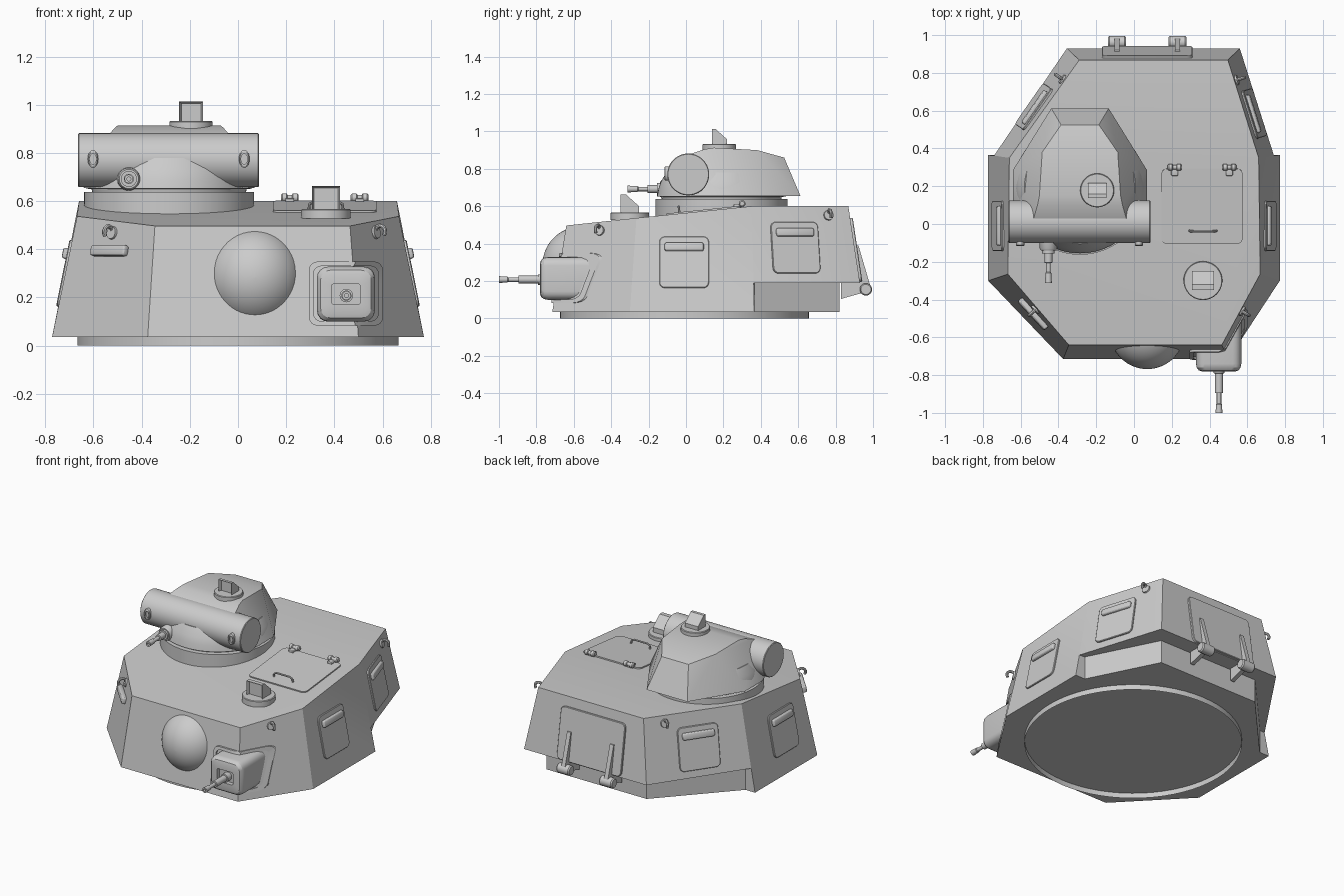
import bpy, bmesh, math
from mathutils import Vector, Matrix
from mathutils.bvhtree import BVHTree

if "Cube" in bpy.data.objects:
    bpy.data.objects.remove(bpy.data.objects["Cube"])


def add(name, bm):
    bmesh.ops.recalc_face_normals(bm, faces=bm.faces)
    me = bpy.data.meshes.new(name)
    bm.to_mesh(me)
    ob = bpy.data.objects.new(name, me)
    bpy.context.collection.objects.link(ob)
    return ob


def loft(name, loops, m=Matrix(), caps=True):
    bm = bmesh.new()
    rows = [[bm.verts.new(m @ Vector(p)) for p in lp] for lp in loops]
    n = len(rows[0])
    for a, b in zip(rows, rows[1:]):
        for i in range(n):
            bm.faces.new((a[i], a[(i + 1) % n], b[(i + 1) % n], b[i]))
    if caps:
        bm.faces.new(rows[0])
        bm.faces.new(rows[-1])
    return add(name, bm)


def lathe(name, p, axis, prof, seg=32, caps=True, sx=1, sy=1):
    """Circular loops along an axis; prof holds (distance, radius)."""
    m = Matrix.Translation(p) @ Vector(axis).to_track_quat('Z', 'Y').to_matrix().to_4x4()
    ang = [2 * math.pi * i / seg for i in range(seg)]
    return loft(name, [[(r * sx * math.cos(a), r * sy * math.sin(a), d) for a in ang]
                       for d, r in prof], m, caps)


def rrect(w, h, r, z=0, sub=1):
    pts = []
    for k, (sx, sy) in enumerate([(1, 1), (-1, 1), (-1, -1), (1, -1)]):
        for i in range(5):
            a = math.pi / 2 * (k + i / 4)
            pts.append(Vector((sx * (w / 2 - r) + r * math.cos(a),
                               sy * (h / 2 - r) + r * math.sin(a), z)))
    return [p.lerp(pts[(i + 1) % 20], j / sub) for i, p in enumerate(pts) for j in range(sub)]


def box(name, lo, hi, m=Matrix(), bevel=0):
    (a, b, c), (d, e, f) = lo, hi
    ob = loft(name, [[(a, b, z), (d, b, z), (d, e, z), (a, e, z)] for z in (c, f)], m)
    if bevel:
        mod = ob.modifiers.new("bevel", 'BEVEL')
        mod.width, mod.segments = bevel, 3
    return ob


def tube(name, pts, r, m=Matrix()):
    cu = bpy.data.curves.new(name, 'CURVE')
    cu.dimensions, cu.bevel_depth, cu.bevel_resolution, cu.use_fill_caps = '3D', r, 2, True
    sp = cu.splines.new('POLY')
    sp.points.add(len(pts) - 1)
    for q, p in zip(sp.points, pts):
        q.co = (*(m @ Vector(p)), 1)
    bpy.context.collection.objects.link(bpy.data.objects.new(name, cu))


# Faceted main turret shell with stepped rear overhang
V = [(-.375, -.715, .035), (.5, -.715, .035), (.772, -.3, .035), (.772, .365, .035),
     (.741, .362, .19), (.56, .93, .19), (-.355, .93, .19), (-.741, .362, .19),
     (-.772, .365, .035), (-.772, -.3, .035),
     (-.345, -.64, .497), (.465, -.64, .497), (.668, -.265, .537), (.66, .35, .6),
     (.497, .868, .6), (-.29, .868, .6), (-.66, .35, .6), (-.668, -.265, .537)]
for z in (.035, .19):
    V += [(.7, .365, z), (.47, .82, z), (-.28, .82, z), (-.7, .365, z)]
F = [(0, 1, 11, 10), (1, 2, 12, 11), (2, 3, 4, 13, 12), (4, 5, 14, 13), (5, 6, 15, 14),
     (6, 7, 16, 15), (7, 8, 9, 17, 16), (9, 0, 10, 17), (10, 11, 12, 13, 16, 17),
     (13, 14, 15, 16), (4, 5, 23, 22), (5, 6, 24, 23), (6, 7, 25, 24), (3, 4, 22, 18),
     (7, 8, 21, 25), (18, 19, 23, 22), (19, 20, 24, 23), (20, 21, 25, 24),
     (0, 1, 2, 3, 18, 19, 20, 21, 8, 9)]
bm = bmesh.new()
vs = [bm.verts.new(v) for v in V]
for f in F:
    bm.faces.new([vs[i] for i in f])
bmesh.ops.recalc_face_normals(bm, faces=bm.faces)
bvh = BVHTree.FromBMesh(bm)
add("turret_shell", bm)
lathe("turret_ring", (0, -.008, 0), (0, 0, 1), [(0, .666), (.036, .666)], 64, False)


def on_shell(p):
    """Frame on the nearest shell face: x along, y up, z outward."""
    loc, n, _, _ = bvh.find_nearest(Vector(p))
    ref = Vector((0, 0, 1)) if abs(n.z) < .8 else Vector((0, 1, 0))
    x = ref.cross(n).normalized()
    m = Matrix((x, n.cross(x), n)).transposed().to_4x4()
    m.translation = loc
    return m


def panel(name, p, w, h, t=.01):
    m = on_shell(p)
    loft(name, [rrect(w, h, .03, -.004), rrect(w, h, .03, t - .003),
                rrect(w - .006, h - .006, .027, t)], m)


# Front dome
lathe("front_dome", (.07, -.57, .283), (0, -1, 0),
      [(.198 * math.sin(a), .198 * math.cos(a)) for a in
       [math.radians(15 + 74.5 * i / 12) for i in range(13)]], 48, sy=1.04)

# Side pistol-port panels and visors
ports = [("right", (.72, -.01, .3), True), ("left", (-.72, -.01, .3), True),
         ("rear_right", (.62, .58, .375), True), ("rear_left", (-.53, .62, .375), True),
         ("front_left", (-.55, -.49, .31), False)]
for nm, p, has_panel in ports:
    if has_panel:
        panel(nm + "_panel", p, .265, .28)
    m = on_shell(Vector(p) + Vector((0, 0, .085 if has_panel else .09)))
    box(nm + "_visor", (-.105, -.024, -.005), (.105, .022, .028), m, .012)

# Lifting hooks at four corners
for nm, p in [("front_left", (-.53, -.46, .47)), ("front_right", (.57, -.46, .47)),
              ("rear_left", (-.37, .76, .55)), ("rear_right", (.535, .76, .55))]:
    m = on_shell(p)
    lathe(nm + "_hook_base", m.translation, m.col[2].xyz, [(-.005, .028), (.01, .026)], 20)
    tube(nm + "_hook", [(0, -.015, 0)] + [(0, .024 * math.sin(a), .024 - .024 * math.cos(a))
         for a in [math.radians(-20 + 28 * i) for i in range(10)]], .009, m)

# Bow gun: frame wrapped on the shell, rounded housing, barrel
rows = []
for w, h, r, d in [(.307, .266, .035, .004), (.307, .266, .035, -.013),
                   (.268, .228, .03, -.013), (.268, .228, .03, .004)]:
    rows.append([])
    for q in rrect(w, h, r, sub=6):
        x, z = q.x + .448, q.y + .216
        y = bvh.ray_cast(Vector((x, -2, z)), Vector((0, 1, 0)))[0].y
        rows[-1].append((x, y + d, z))
loft("gun_frame", rows, caps=False)
face_front = Matrix.Translation((.448, 0, .214)) @ Matrix.Rotation(math.pi / 2, 4, 'X')
loft("gun_housing", [rrect(.24, .228, .045, .5), rrect(.24, .228, .045, .74),
                     rrect(.232, .22, .042, .76), rrect(.21, .198, .04, .775),
                     rrect(.18, .165, .035, .78), rrect(.12, .084, .01, .78),
                     rrect(.12, .084, .01, .75)], face_front)
lathe("bow_gun_barrel", (.45, -.74, .208), (0, -1, 0),
      [(0, .028), (.05, .028), (.051, .021), (.155, .021), (.156, .012), (.21, .012),
       (.215, .016), (.26, .018), (.26, .008), (.22, .008)], 20)

# Roof hatch with handle and hinges
roof = on_shell((.36, .095, .57))
loft("roof_hatch", [rrect(.43, .4, .03, z) for z in (-.004, .008)], roof)
hm = on_shell((.365, -.035, .56))
tube("roof_handle", [(-.072, 0, 0), (-.068, 0, .028), (-.05, 0, .038),
                     (.05, 0, .038), (.068, 0, .028), (.072, 0, 0)], .006, hm)
for x in (.215, .505):
    lathe("roof_hinge_pin", (x - .037, .3, .614), (1, 0, 0),
          [(0, .012), (.006, .018), (.024, .018), (.028, .012), (.046, .012),
           (.05, .018), (.068, .018), (.074, .012)], 16)
    box("roof_hinge_leaf", (x - .018, .255, .59), (x + .018, .305, .612), bevel=.005)

# Rear hatch with straps, hinge barrels and brackets
panel("rear_hatch", (.07, .9, .365), .48, .345, .014)
for x in (-.09, .23):
    bm_loops = [[(x + s, .905, .39), (x + s, .922, .39), (x + s, .985, .175),
                 (x + s, .955, .14), (x + s, .83, .105), (x + s, .83, .19),
                 (x + s, .925, .19)] for s in (-.014, .014)]
    loft("rear_hinge_strap", bm_loops)
    lathe("rear_hinge_barrel", (x - .048, .962, .155), (1, 0, 0),
          [(0, .027), (.008, .033), (.088, .033), (.096, .027)], 24)


# Periscopes: disc, hooded box with recessed window
def periscope(nm, x, y, z, r, w, d, h):
    lathe(nm + "_base", (x, y, z - .03), (0, 0, 1), [(0, r), (.036, r), (.04, r - .004)], 40)
    prof = [(-d / 2, z), (d / 2, z), (d / 2, z + .4 * h), (-.02, z + h), (-d / 2, z + h)]
    bm = bmesh.new()
    a, b = [[bm.verts.new((x + s * w / 2, y + p, q)) for p, q in prof] for s in (-1, 1)]
    bm.faces.new(a)
    bm.faces.new(b)
    sides = [bm.faces.new((a[i], b[i], b[(i + 1) % 5], a[(i + 1) % 5])) for i in range(5)]
    bmesh.ops.recalc_face_normals(bm, faces=bm.faces)
    bmesh.ops.inset_region(bm, faces=[sides[4]], thickness=.012)
    bmesh.ops.translate(bm, verts=sides[4].verts, vec=(0, .022, 0))
    add(nm + "_hood", bm)


periscope("roof_periscope", .365, -.3, .557, .103, .116, .1, .105)
periscope("cupola_periscope", -.195, .178, .923, .09, .098, .08, .09)

# Small turret: base ring, neck, faceted cap, cross drum
cx, cy = -.286, .19
lathe("cupola_ring", (cx, cy, 0), (0, 0, 1), [(.5, .353), (.638, .353), (.638, .32)], 64)
lathe("cupola_neck", (cx, cy, 0), (0, 0, 1),
      [(.63, .318), (.65, .322), (.652, .345), (.69, .338), (.73, .325), (.78, .295)], 64)
bm = bmesh.new()
for x, y, z in [(.152, .612, .655), (.355, .285, .655), (.355, .1, .655), (.33, .03, .655),
                (.1, .525, .86), (.2, .38, .9), (.215, .15, .913), (.225, .1, .905),
                (.245, .03, .882), (.25, -.01, .86)]:
    for s in (-1, 1):
        bm.verts.new((cx + s * x, y, z))
bmesh.ops.convex_hull(bm, input=bm.verts)
bmesh.ops.delete(bm, geom=[v for v in bm.verts if not v.link_faces], context='VERTS')
bmesh.ops.dissolve_limit(bm, angle_limit=.02, verts=bm.verts, edges=bm.edges)
add("cupola_cap", bm)
lathe("cupola_drum", (-.664, .012, .77), (1, 0, 0),
      [(0, .108), (.004, .112), (.747, .112), (.751, .108)], 48)
for x in (-.602, .026):
    lathe("drum_sight", (x, -.05, .775), (0, -1, 0), [(0, .022), (.062, .022), (.066, .018),
          (.066, .013), (.055, .013)], 24, sy=1.7)

# Small turret gun
lathe("cupola_gun_boss", (-.453, -.05, .692), (0, -1, 0),
      [(0, .05), (.08, .046), (.09, .04), (.09, .033), (.105, .033), (.105, .02)], 28)
lathe("cupola_gun_barrel", (-.453, -.13, .692), (0, -1, 0),
      [(0, .021), (.075, .021), (.076, .012), (.125, .012), (.13, .016), (.183, .018),
       (.183, .008), (.15, .008)], 20)

# Bake curves and bevels, smooth only the rounded surfaces
bpy.ops.object.select_all(action='SELECT')
bpy.context.view_layer.objects.active = bpy.data.objects["turret_shell"]
bpy.ops.object.convert(target='MESH')
bpy.ops.object.shade_smooth_by_angle(angle=math.radians(28))
